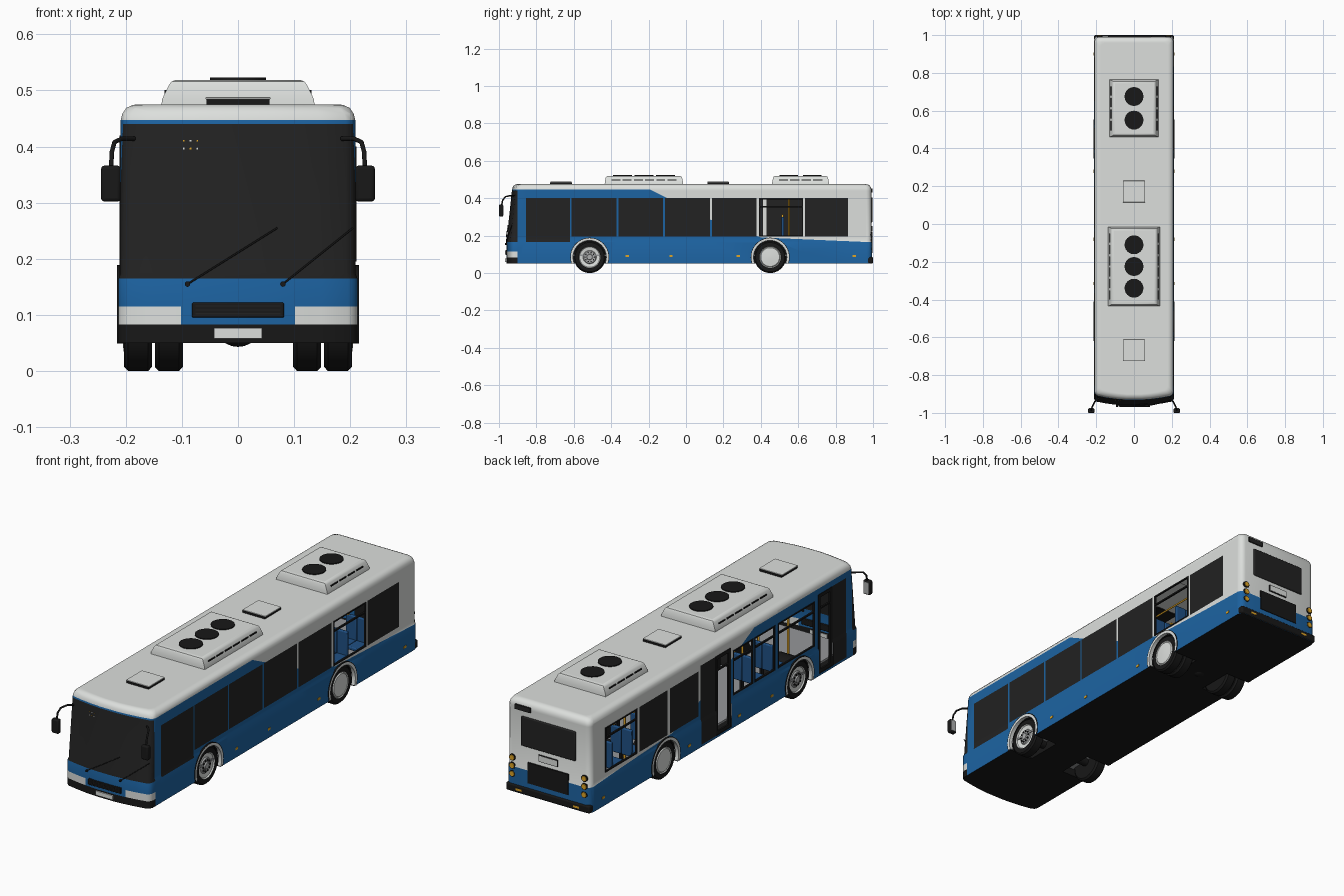
import bpy, bmesh
from math import sin, cos, pi, radians

cube = bpy.data.objects.get("Cube")
if cube:
    bpy.data.objects.remove(cube, do_unlink=True)


def material(name, r, g, b):
    m = bpy.data.materials.new(name)
    m.use_nodes = True
    m.diffuse_color = (r, g, b, 1)
    node = next(n for n in m.node_tree.nodes if n.type == 'BSDF_PRINCIPLED')
    node.inputs["Base Color"].default_value = (r, g, b, 1)
    node.inputs["Roughness"].default_value = 0.6
    return m


BLUE = material("blue paint", 0.012, 0.125, 0.36)
WHITE = material("white paint", 0.72, 0.74, 0.72)
GLASS = material("dark glass", 0.016, 0.016, 0.016)
BLACK = material("black rubber", 0.009, 0.009, 0.009)
AMBER = material("amber", 0.75, 0.38, 0.02)
SILVER = material("silver", 0.42, 0.43, 0.43)
FLOOR = material("floor grey", 0.3, 0.31, 0.32)
FABRIC = material("seat blue", 0.014, 0.08, 0.23)
parts = []


def finish(name, bm, mats):
    bmesh.ops.recalc_face_normals(bm, faces=bm.faces[:])
    mesh = bpy.data.meshes.new(name)
    bm.to_mesh(mesh)
    bm.free()
    for m in mats:
        mesh.materials.append(m)
    obj = bpy.data.objects.new(name, mesh)
    bpy.context.collection.objects.link(obj)
    parts.append(obj)
    return obj


def loft(name, rings, mats, bands=None):
    """Skin a list of rings; bands gives the material slot of each step."""
    bm = bmesh.new()
    vs = [[bm.verts.new(p) for p in r] for r in rings]
    n = len(vs[0])
    bands = bands or [0] * (len(vs) - 1)
    for a, b, k in zip(vs, vs[1:], bands):
        for i in range(n):
            j = (i + 1) % n
            bm.faces.new((a[i], a[j], b[j], b[i])).material_index = k
    bm.faces.new(vs[0]).material_index = bands[0]
    bm.faces.new(vs[-1]).material_index = bands[-1]
    return finish(name, bm, mats)


def box(name, x, y, z, mat, bevel=0):
    rings = [[(x[0], y[0], h), (x[1], y[0], h), (x[1], y[1], h), (x[0], y[1], h)] for h in z]
    obj = loft(name, rings, [mat])
    if bevel:
        mod = obj.modifiers.new("bevel", 'BEVEL')
        mod.width, mod.segments = bevel, 3
    return obj


def side_box(name, s, x, y, z, mat, bevel=0):
    return box(name, sorted((s * x[0], s * x[1])), y, z, mat, bevel)


def tube(name, pts, radius, mat):
    cu = bpy.data.curves.new(name, 'CURVE')
    cu.dimensions, cu.bevel_depth, cu.use_fill_caps = '3D', radius, True
    sp = cu.splines.new('POLY')
    sp.points.add(len(pts) - 1)
    for p, co in zip(sp.points, pts):
        p.co = (*co, 1)
    cu.materials.append(mat)
    bpy.context.collection.objects.link(bpy.data.objects.new(name, cu))


def wheel_ring(r, x, y, z, n=36):
    return [(x, y + r * cos(2 * pi * i / n), z + r * sin(2 * pi * i / n)) for i in range(n)]


def disc(name, x, y, r, z, mat):
    loft(name, [[(x + r * cos(pi * i / 12), y + r * sin(pi * i / 12), h) for i in range(24)] for h in z], [mat])


# Body shell: rounded outline with a bowed front, stacked in levels
W, NOSE, TAIL = 0.213, -0.962, 0.995
AXLES, AXLE_Z = {"front": -0.515, "rear": 0.45}, 0.085


def outline(z, inset, lean):
    w, tail = W - inset, TAIL - inset
    half = [(w * f, NOSE + lean + 0.025 * f * f) for f in (0.2, 0.45, 0.7, 0.92)]
    y = NOSE + lean + 0.025
    half += [(w - 0.005, y + 0.005), (w, y + 0.018)]
    half += [(w - 0.025 * (1 - cos(a)), tail - 0.025 * (1 - sin(a))) for a in (0, pi / 6, pi / 3, pi / 2)]
    return [(x, y, z) for x, y in half] + [(-x, y, z) for x, y in reversed(half)]


levels = [(0.05, 0, 0), (0.165, 0, 0), (0.175, 0.004, 0.002), (0.44, 0.004, 0.03), (0.447, 0.004, 0.031),
          (0.459, 0.007, 0.034), (0.469, 0.014, 0.041), (0.474, 0.025, 0.052), (0.475, 0.032, 0.058),
          (0.475, 0.036, 0.062)]
body = loft("body_shell", [outline(*l) for l in levels], [BLUE, WHITE, GLASS, BLACK])

# Wheel wells
cutters = []
for s in (1, -1):
    for name, y in AXLES.items():
        c = loft("well_cutter", [wheel_ring(0.092, s * x, y, AXLE_Z) for x in (0.09, 0.3)], [BLACK])
        c.hide_render = True
        mod = body.modifiers.new("well", 'BOOLEAN')
        mod.operation, mod.solver, mod.object = 'DIFFERENCE', 'EXACT', c
        cutters.append(c)
bpy.context.view_layer.update()
cut_mesh = bpy.data.meshes.new_from_object(body.evaluated_get(bpy.context.evaluated_depsgraph_get()))
body.modifiers.clear()
for c in cutters:
    parts.remove(c)
    bpy.data.objects.remove(c, do_unlink=True)

# Side windows and doors: side, y range, z range, see-through
LOW, TOP = 0.195, 0.40
windows = [(1, -0.855, -0.62, 0.165, TOP, False), (1, 0.39, 0.625, LOW, TOP, True)]
for y0, y1 in ((-0.612, -0.372), (-0.362, -0.122), (-0.112, 0.127), (0.138, 0.377), (0.637, 0.865)):
    windows.append((1, y0, y1, LOW, TOP, False))
for y0, y1, clear in ((-0.63, -0.365, 1), (-0.345, -0.195, 1), (-0.185, -0.039, 1), (0.207, 0.413, 0),
                      (0.431, 0.635, 0), (0.652, 0.882, 1)):
    windows.append((-1, y0, y1, LOW, TOP, bool(clear)))
for y0, y1, clear in ((-0.855, -0.755, 0), (-0.755, -0.655, 1), (-0.023, 0.085, 1), (0.085, 0.193, 0)):
    windows.append((-1, y0, y1, 0.06, 0.42, bool(clear)))

# Paint sweep that falls towards the rear: point and slope of each stretch
sweep = [(-0.19, 0.445, -0.5), (0.13, 0.285, -0.35), (0.40, 0.19, -0.043)]

bm = bmesh.new()
bm.from_mesh(cut_mesh)


def cut(co, no, test):
    faces = [f for f in bm.faces if test(f.calc_center_median())]
    geom = set(faces)
    for f in faces:
        geom.update(f.edges, f.verts)
    bmesh.ops.bisect_plane(bm, geom=list(geom), dist=1e-5, plane_co=co, plane_no=no)


for y in (-0.9, 0.965):
    cut((0, y, 0), (0, 1, 0), lambda c: True)
for z in (0.083, 0.115):
    cut((0, 0, z), (0, 0, 1), lambda c: c.y < -0.9)
for x in (-0.102, 0.102):
    cut((x, 0, 0), (1, 0, 0), lambda c: c.y < -0.9 and c.z < 0.165)
for s in (1, -1):
    on_side = lambda c: c.x * s > 0.2 and -0.9 < c.y < 0.965 and c.z < 0.45
    mine = [w for w in windows if w[0] == s]
    for y in sorted({w[i] for w in mine for i in (1, 2)} | set(AXLES.values())):
        cut((0, y, 0), (0, 1, 0), on_side)
    for z in sorted({w[i] for w in mine for i in (3, 4)}):
        cut((0, 0, z), (0, 0, 1), on_side)
for y, z, slope in sweep:
    cut((0, y, z), (0, -slope, 1), lambda c: c.y > -0.9 and c.z < 0.45 and (abs(c.x) > 0.2 or c.y > 0.965))


def paint(f):
    """Slot by region: 0 blue, 1 white, 2 glass, 3 black, None for an opening."""
    c = f.calc_center_median()
    if f.normal.z < -0.9 or (abs(c.x) < 0.2 and c.z < 0.19 and abs(c.y) < 0.9):
        return 3
    if c.z > 0.447:
        return 1
    if c.y < -0.9:
        if c.z < 0.083:
            return 3
        if c.z < 0.115 and abs(c.x) > 0.102:
            return 1
        return 2 if 0.165 < c.z < 0.44 else 0
    for s, y0, y1, z0, z1, clear in windows:
        if c.x * s > 0.2 and y0 < c.y < y1 and z0 < c.z < z1:
            return None if clear else 2
    return 0 if c.z < max(z + k * (c.y - y) for y, z, k in sweep) else 1


bm.normal_update()
openings = []
for f in bm.faces:
    slot = paint(f)
    if slot is None:
        openings.append(f)
    else:
        f.material_index = slot
bmesh.ops.delete(bm, geom=openings, context='FACES')
bm.to_mesh(body.data)
bm.free()

# Black frames around the see-through panes, heavier on the doors
for s, y0, y1, z0, z1, clear in windows:
    if clear:
        t, x = 0.016 if z0 < 0.1 else 0.006, (0.203, 0.211)
        for a, b in ((z0, z0 + t), (z1 - t, z1), (0.35, 0.357)):
            side_box("window_rail", s, x, (y0, y1), (a, b), BLACK)
        for a in (y0, y1 - t):
            side_box("window_post", s, x, (a, a + t), (z0, z1), BLACK)

# Cabin floor, seats and poles
box("cabin_floor", (-0.2, 0.2), (-0.89, 0.96), (0.09, 0.1), FLOOR)
for s in (1, -1):
    for i in range(9):
        y = -0.36 + 0.145 * i
        if s < 0 and -0.1 < y < 0.2:
            continue
        for x in (0.085, 0.14):
            side_box("seat_cushion", s, (x, x + 0.052), (y - 0.07, y), (0.18, 0.195), FABRIC, 0.004)
            side_box("seat_back", s, (x, x + 0.052), (y, y + 0.015), (0.18, 0.3), FABRIC, 0.004)
            side_box("seat_leg", s, (x + 0.02, x + 0.03), (y - 0.04, y - 0.02), (0.1, 0.18), BLACK)
        side_box("seat_handle", s, (0.08, 0.1), (y, y + 0.012), (0.298, 0.312), AMBER)
    for y in (-0.63, -0.3, -0.04, 0.2, 0.55):
        tube("hand_pole", [(s * 0.075, y, 0.1), (s * 0.075, y, 0.47)], 0.005, AMBER)
    tube("hand_rail", [(s * 0.075, -0.63, 0.41), (s * 0.075, 0.9, 0.41)], 0.004, AMBER)

# Wheels, hubs and arches
for s in (1, -1):
    for name, y in AXLES.items():
        tyre = [(0.05, 0.153), (0.077, 0.153), (0.085, 0.16), (0.085, 0.196), (0.078, 0.203), (0.058, 0.203)]
        hub = [(0.054, 0.198), (0.036, 0.195), (0.032, 0.2), (0.016, 0.2), (0.014, 0.206), (0.008, 0.206)]
        shades = [1, 1, 2, 2, 2, 2]
        if name == "rear":
            hub, shades = [(0.054, 0.2), (0.05, 0.204), (0.012, 0.207)], [1, 1, 1]
            loft("inner_tyre", [wheel_ring(r, s * (x - 0.055), y, AXLE_Z) for r, x in tyre], [BLACK])
        loft(name + "_wheel", [wheel_ring(r, s * x, y, AXLE_Z) for r, x in tyre + hub],
             [BLACK, WHITE, SILVER], [0] * (len(tyre) - 1) + shades)
        if name == "front":
            for i in range(10):
                a = pi * i / 5
                loft("wheel_bolt", [wheel_ring(0.004, s * x, y + 0.025 * cos(a), AXLE_Z + 0.025 * sin(a), 6)
                                    for x in (0.198, 0.204)], [BLACK])
        for part, r0, r1, mat in (("arch", 0.089, 0.101, WHITE), ("arch_trim", 0.101, 0.104, BLACK)):
            section = ((r0, 0.2), (r1, 0.2), (r1, 0.2155), (r0, 0.2155))
            angles = [radians(-20 + 220 * i / 24) for i in range(25)]
            loft(name + "_" + part, [[(s * x, y + r * cos(a), AXLE_Z + r * sin(a)) for r, x in section]
                                     for a in angles], [mat])
for y in AXLES.values():
    tube("axle", [(-0.16, y, AXLE_Z), (0.16, y, AXLE_Z)], 0.02, BLACK)
loft("differential", [wheel_ring(0.042 * cos(a), 0.042 * sin(a), AXLES["rear"], AXLE_Z, 20)
                      for a in (radians(d) for d in range(-75, 76, 15))], [BLACK])

# Roof units with fans and side slots
for name, w, y0, y1, fans in (("front", 0.137, -0.435, -0.015, (-0.34, -0.225, -0.11)),
                              ("rear", 0.13, 0.46, 0.765, (0.55, 0.675))):
    rings = []
    for z, d, e in ((0.47, 0, 0), (0.485, 0.002, 0.001), (0.51, 0.014, 0.006), (0.516, 0.019, 0.01),
                    (0.519, 0.027, 0.018), (0.519, 0.03, 0.021)):
        x = w - d
        rings.append([(-x, y0 + e, z), (x, y0 + e, z), (x, y1 - e, z), (-x, y1 - e, z)])
    loft(name + "_cooling_unit", rings, [WHITE])
    for y in fans:
        disc("cooling_fan", 0, y, 0.05, (0.515, 0.523), BLACK)
    n = 2 * len(fans)
    step = (y1 - y0 - 0.06) / n
    for s in (1, -1):
        for i in range(n):
            a = y0 + 0.03 + step * i
            side_box("cooling_slot", s, (w - 0.02, w - 0.006), (a + 0.006, a + step - 0.006), (0.495, 0.501), BLACK)

# Roof hatches
for y in (-0.668, 0.172):
    box("hatch_base", (-0.056, 0.056), (y - 0.058, y + 0.058), (0.47, 0.484), BLACK)
    box("hatch_lid", (-0.058, 0.058), (y - 0.057, y + 0.057), (0.484, 0.488), WHITE, 0.0015)


# Front details
def front_y(x, z):
    return NOSE + 0.025 * (x / W) ** 2 + max(0, 0.002 + (z - 0.175) * 0.106)


box("front_grille", (-0.082, 0.082), (-0.966, -0.95), (0.095, 0.122), BLACK, 0.003)
for z in (0.102, 0.109, 0.116):
    box("grille_bar", (-0.076, 0.076), (-0.968, -0.96), (z - 0.001, z + 0.001), GLASS)
box("front_plate", (-0.043, 0.043), (-0.967, -0.958), (0.058, 0.077), WHITE)
for x0, x1 in ((-0.09, 0.07), (0.08, 0.205)):
    path = [(x0 + (x1 - x0) * t, 0.155 + 0.1 * t) for t in (0, 0.5, 1)]
    tube("wiper", [(x, front_y(x, z) - 0.003, z) for x, z in path], 0.0016, BLACK)
    tube("wiper_pivot", [(x0, -0.968, 0.155), (x0, -0.955, 0.155)], 0.005, BLACK)
for i in range(6):
    x, z = -0.098 + 0.012 * (i % 3), 0.395 + 0.014 * (i // 3)
    y = front_y(x, z)
    box("sign_dot", (x, x + 0.003), (y - 0.002, y + 0.003), (z, z + 0.003), AMBER if i % 2 else WHITE)

# Mirrors
for s in (1, -1):
    tube("mirror_arm", [(s * x, y, z) for x, y, z in ((0.185, -0.92, 0.414), (0.207, -0.94, 0.414),
         (0.22, -0.965, 0.408), (0.225, -0.98, 0.39), (0.226, -0.986, 0.36))], 0.004, BLACK)
    side_box("mirror", s, (0.209, 0.244), (-1.0, -0.977), (0.302, 0.366), BLACK, 0.006)
    side_box("mirror_glass", s, (0.214, 0.239), (-0.978, -0.975), (0.308, 0.36), SILVER)

# Rear details
box("rear_bumper", (-0.212, 0.212), (0.965, 1.0), (0.05, 0.086), BLACK, 0.008)
box("rear_window", (-0.138, 0.138), (0.985, 0.997), (0.27, 0.405), GLASS, 0.005)
box("rear_sign", (0.09, 0.168), (0.985, 0.997), (0.43, 0.452), GLASS)
box("engine_grille", (-0.102, 0.102), (0.985, 0.998), (0.108, 0.202), BLACK)
box("rear_plate_edge", (-0.048, 0.048), (0.985, 0.997), (0.221, 0.251), GLASS)
box("rear_plate", (-0.046, 0.046), (0.985, 0.998), (0.223, 0.249), WHITE)
for s in (1, -1):
    for z in (0.13, 0.167, 0.204):
        ring = [[(s * 0.182 + r * cos(pi * i / 8), y, z + r * sin(pi * i / 8)) for i in range(16)]
                for r, y in ((0.015, 0.985), (0.015, 0.996), (0.012, 0.996), (0.011, 0.998))]
        loft("tail_lamp", ring, [BLACK, AMBER], [0, 0, 1])
    side_box("rear_reflector", s, (0.13, 0.16), (0.99, 1.001), (0.062, 0.071), AMBER)
    for y in (-0.315, -0.08, 0.28, 0.9):
        side_box("side_marker", s, (0.21, 0.215), (y - 0.009, y + 0.009), (0.085, 0.095), AMBER)

for o in bpy.context.selected_objects:
    o.select_set(False)
for o in parts:
    o.select_set(True)
bpy.context.view_layer.objects.active = body
bpy.ops.object.shade_smooth_by_angle(angle=radians(35))
